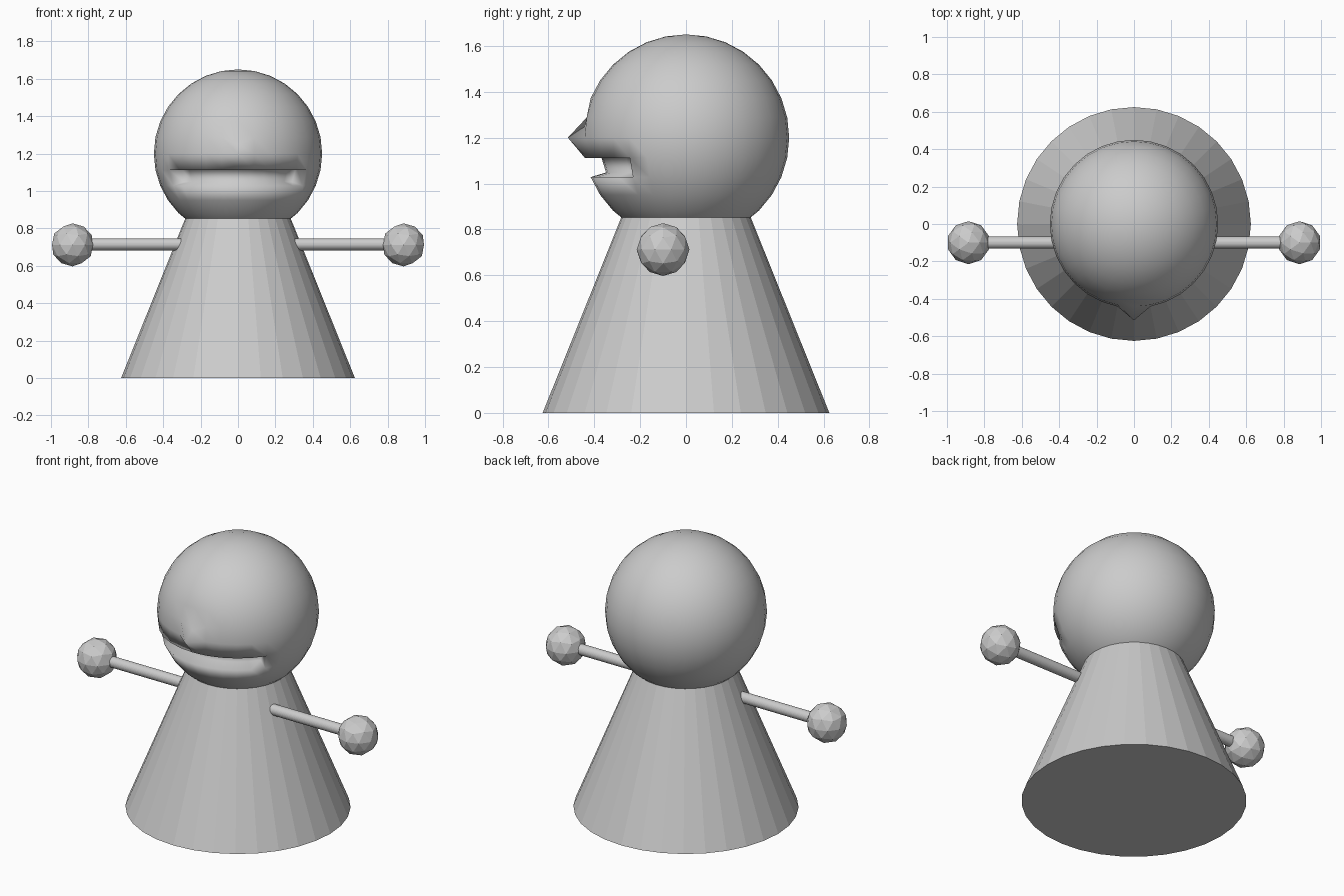
import bpy, bmesh, math
from mathutils import Vector

if "Cube" in bpy.data.objects:
    bpy.data.objects.remove(bpy.data.objects["Cube"])

grey = bpy.data.materials.new("plain grey")
grey.diffuse_color = (0.6, 0.6, 0.6, 1)
grey.use_nodes = True
grey.node_tree.nodes["Principled BSDF"].inputs["Base Color"].default_value = grey.diffuse_color


def finish(name, bm, smooth=False):
    me = bpy.data.meshes.new(name)
    for f in bm.faces:
        f.smooth = smooth
    bm.to_mesh(me)
    bm.free()
    me.materials.append(grey)
    ob = bpy.data.objects.new(name, me)
    bpy.context.collection.objects.link(ob)
    return ob


# Body: faceted cone, its tip hidden in the head
bm = bmesh.new()
bmesh.ops.create_cone(bm, cap_ends=True, segments=32, radius1=0.625, radius2=0, depth=1.554)
bmesh.ops.translate(bm, verts=bm.verts, vec=(0, 0, 0.777))
finish("body", bm)

# Head: smooth sphere
R, CZ = 0.45, 1.2
bm = bmesh.new()
bmesh.ops.create_uvsphere(bm, u_segments=32, v_segments=16, radius=R)

# Nose: pull one front vertex out, lower the one above it
front = [v for v in bm.verts if abs(v.co.x) < 0.01 and v.co.y < -0.4]
for v in front:
    if abs(v.co.z) < 0.01:
        v.co.y = -0.515
    elif 0.05 < v.co.z < 0.12:
        v.co.z = 0.048

# Mouth: push one row of front faces inward
mouth = []
for f in bm.faces:
    c = f.calc_center_median()
    if -0.16 < c.z < -0.1 and abs(math.atan2(c.x, -c.y)) < math.radians(56):
        mouth.append(f)
res = bmesh.ops.extrude_face_region(bm, geom=mouth)
inner = [g for g in res["geom"] if isinstance(g, bmesh.types.BMVert)]
bmesh.ops.delete(bm, geom=[f for f in mouth if f.is_valid], context='FACES')
tilt = math.radians(16.9)
for v in inner:
    a = math.atan2(v.co.x, -v.co.y)
    v.co += 0.07 * Vector((-math.sin(a) * math.cos(tilt), math.cos(a) * math.cos(tilt), math.sin(tilt)))
bmesh.ops.recalc_face_normals(bm, faces=bm.faces)
bmesh.ops.translate(bm, verts=bm.verts, vec=(0, 0, CZ))
finish("head", bm, True)

# Arms and hands on both sides
for side, s in (("left", 1), ("right", -1)):
    bm = bmesh.new()
    bmesh.ops.create_cone(bm, cap_ends=True, segments=32, radius1=0.032, radius2=0.032, depth=0.6)
    ob = finish(side + "_arm", bm)
    ob.rotation_euler = (0, math.pi / 2, 0)
    ob.location = (s * 0.55, -0.1, 0.715)

    bm = bmesh.new()
    bmesh.ops.create_icosphere(bm, subdivisions=2, radius=0.115)
    ob = finish(side + "_hand", bm)
    ob.location = (s * 0.885, -0.1, 0.712)
